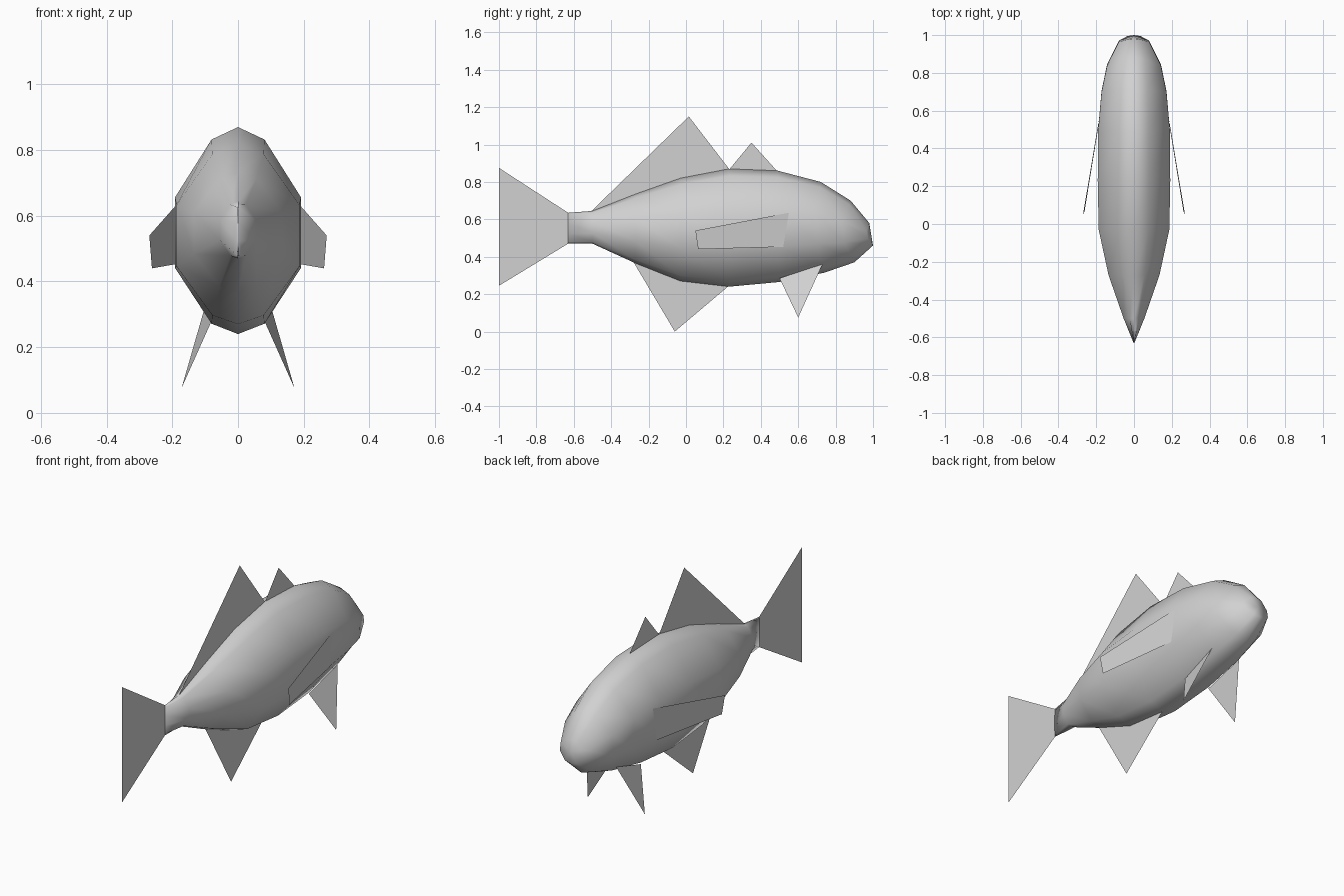
import bpy
import bmesh

cube = bpy.data.objects.get("Cube")
if cube:
    bpy.data.objects.remove(cube, do_unlink=True)

grey = bpy.data.materials.new("plain_grey")
grey.use_nodes = True
grey.diffuse_color = (0.64, 0.64, 0.64, 1)
grey.node_tree.nodes["Principled BSDF"].inputs["Base Color"].default_value = (0.64, 0.64, 0.64, 1)


def finish(name, bm, smooth=False):
    """Turn a bmesh into a named, coloured object."""
    mesh = bpy.data.meshes.new(name)
    bm.to_mesh(mesh)
    bm.free()
    mesh.materials.append(grey)
    for poly in mesh.polygons:
        poly.use_smooth = smooth
    obj = bpy.data.objects.new(name, mesh)
    bpy.context.collection.objects.link(obj)
    return obj


def fin(name, points):
    """A thin flat fin made from one outline."""
    bm = bmesh.new()
    bm.faces.new([bm.verts.new(p) for p in points])
    return finish(name, bm)


# Ten-sided cross-section: fraction of half width, fraction of height
HALF = [(0.42, 0.94), (1, 0.66), (1, 0.32), (0.42, 0.05)]
SECTION = [(0, 1)] + HALF + [(0, 0)] + [(-x, t) for x, t in reversed(HALF)]

# Body stations, tail to nose:
# y at top, y at bottom, top z, bottom z, half width, sweep back at the sides
STATIONS = [
    (-0.63, -0.63, 0.635, 0.47, 0.002, 0),
    (-0.50, -0.50, 0.645, 0.47, 0.055, 0),
    (-0.27, -0.27, 0.735, 0.365, 0.135, 0),
    (-0.03, -0.03, 0.82, 0.27, 0.187, 0),
    (0.23, 0.23, 0.87, 0.24, 0.192, 0),
    (0.49, 0.50, 0.86, 0.265, 0.19, 0),
    (0.72, 0.74, 0.80, 0.315, 0.172, 0.03),
    (0.88, 0.90, 0.70, 0.37, 0.143, 0.05),
    (0.98, 1.00, 0.58, 0.46, 0.08, 0.022),
]

# Body: loft through the stations
bm = bmesh.new()
rings = []
for y_top, y_bot, top, bot, half, sweep in STATIONS:
    rings.append([bm.verts.new((x * half,
                                y_bot + (y_top - y_bot) * t - sweep * x * x,
                                bot + (top - bot) * t)) for x, t in SECTION])
n = len(SECTION)
for a, b in zip(rings, rings[1:]):
    for i in range(n):
        j = (i + 1) % n
        bm.faces.new((a[i], a[j], b[j], b[i]))
# Nose cap and closed tail end
tip = bm.verts.new((0, 0.99, 0.52))
for i in range(n):
    bm.faces.new((rings[-1][i], rings[-1][(i + 1) % n], tip))
bm.faces.new(rings[0])
bmesh.ops.recalc_face_normals(bm, faces=bm.faces)
finish("body", bm, smooth=True)

# Fins on the centre line, given as (y, z), rooted just inside the body
CENTRE_FINS = {
    "tail_fin": [(-0.63, 0.47), (-0.63, 0.635), (-1, 0.875), (-1, 0.245)],
    "main_dorsal_fin": [(-0.51, 0.64), (0.015, 1.15), (0.23, 0.87), (-0.03, 0.81)],
    "small_dorsal_fin": [(0.23, 0.865), (0.35, 1.01), (0.49, 0.855)],
    "anal_fin": [(-0.28, 0.37), (-0.06, 0.0), (0.23, 0.245), (-0.03, 0.28)],
}
for name, outline in CENTRE_FINS.items():
    fin(name, [(0, y, z) for y, z in outline])

# Paired side fins
for side, s in (("left", 1), ("right", -1)):
    fin(side + "_pectoral_fin", [(s * 0.186, 0.55, 0.635), (s * 0.27, 0.05, 0.54),
                                 (s * 0.262, 0.065, 0.44), (s * 0.188, 0.52, 0.453)])
    fin(side + "_pelvic_fin", [(s * 0.078, 0.50, 0.285), (s * 0.172, 0.60, 0.075),
                               (s * 0.09, 0.73, 0.36)])
